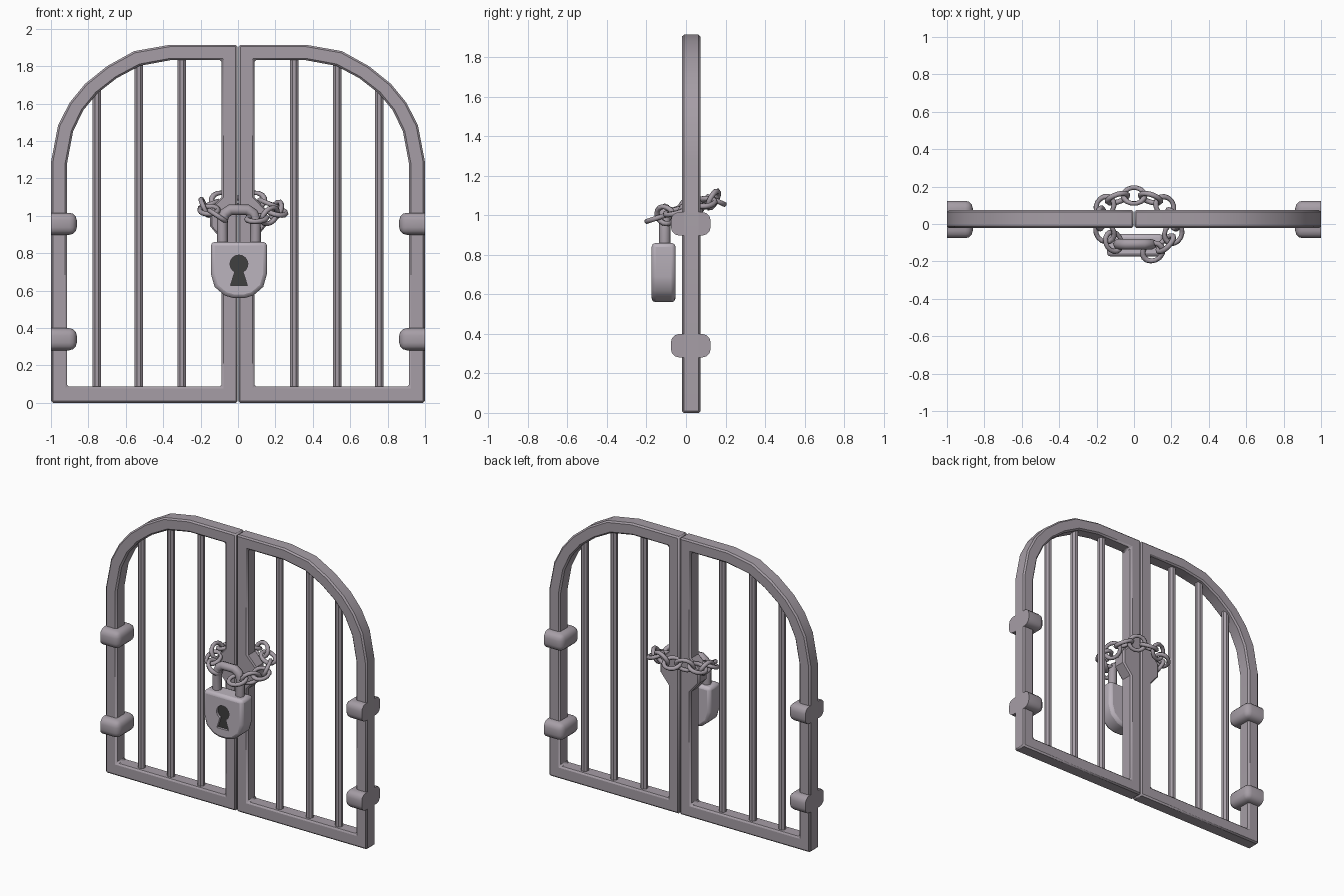
import bpy, bmesh, math
from mathutils import Vector, Matrix

if "Cube" in bpy.data.objects:
    bpy.data.objects.remove(bpy.data.objects["Cube"])

Y0, Y1 = -0.021, 0.074         # gate front and back
YC = (Y0 + Y1) / 2


def material(name, rgb):
    m = bpy.data.materials.new(name)
    m.diffuse_color = (*rgb, 1)
    return m


iron = material("iron", (.205, .185, .205))
steel = material("steel", (.29, .265, .295))
dark = material("dark", (.05, .05, .05))
iron.diffuse_color = (.38, .34, .38, 1)
steel.diffuse_color = (.50, .455, .51, 1)


def make(name, bm, mat):
    bmesh.ops.recalc_face_normals(bm, faces=bm.faces)
    me = bpy.data.meshes.new(name)
    bm.to_mesh(me)
    bm.free()
    me.materials.append(mat)
    ob = bpy.data.objects.new(name, me)
    bpy.context.collection.objects.link(ob)
    return ob


def smooth(ob, angle=40):
    bpy.ops.object.select_all(action='DESELECT')
    ob.select_set(True)
    bpy.context.view_layer.objects.active = ob
    bpy.ops.object.shade_smooth_by_angle(angle=math.radians(angle))


def bevel(ob, width, segments=1, angle=50):
    m = ob.modifiers.new("bevel", 'BEVEL')
    m.width, m.segments = width, segments
    m.limit_method, m.angle_limit = 'ANGLE', math.radians(angle)


def mirror(ob):
    m = ob.modifiers.new("mirror", 'MIRROR')
    m.use_mirror_merge = False


def prism(name, pts, y0, y1, mat):
    bm = bmesh.new()
    f = bm.faces.new([bm.verts.new((x, y0, z)) for x, z in pts])
    ext = bmesh.ops.extrude_face_region(bm, geom=[f])
    vs = [v for v in ext['geom'] if isinstance(v, bmesh.types.BMVert)]
    bmesh.ops.translate(bm, verts=vs, vec=(0, y1 - y0, 0))
    return make(name, bm, mat)


# arched frame of each leaf, with the stile widened at chain height
G = 0.002
outer = [(G, 0), (1, 0), (1, 1.286), (.962, 1.484), (.90, 1.605), (.818, 1.705), (.70, 1.80),
         (.556, 1.88), (.364, 1.914), (G, 1.914), (G, 1.10), (G, 1.04), (G, .94), (G, .87)]
inner = [(.087, .087), (.914, .087), (.914, 1.28), (.882, 1.45), (.828, 1.563), (.752, 1.655),
         (.648, 1.736), (.524, 1.802), (.36, 1.832), (.087, 1.832), (.087, 1.10), (.15, 1.035),
         (.15, .945), (.087, .87)]
bm = bmesh.new()
loops = [[bm.verts.new((x, y, z)) for x, z in pts]
         for pts, y in ((outer, Y0), (inner, Y0), (inner, Y1), (outer, Y1))]
n = len(outer)
for k in range(4):
    a, b = loops[k], loops[(k + 1) % 4]
    for i in range(n):
        j = (i + 1) % n
        bm.faces.new((a[i], a[j], b[j], b[i]))
frame = make("gate_frame", bm, iron)
bevel(frame, 0.01)
mirror(frame)
smooth(frame, 30)

# upright bars
bm = bmesh.new()
for x, top in ((.30, 1.86), (.53, 1.83), (.755, 1.68)):
    mat = Matrix.Translation((x, YC, (top + .05) / 2)) @ Matrix.Rotation(math.pi / 8, 4, 'Z')
    bmesh.ops.create_cone(bm, cap_ends=True, segments=8, radius1=.025, radius2=.025,
                          depth=top - .05, matrix=mat)
mirror(make("gate_bars", bm, iron))

# hinge clamps, rounded except on the flat outer end
bm = bmesh.new()
for z in (.34, .957):
    mat = Matrix.Translation((.931, .024, z)) @ Matrix.Diagonal((.138, .2, .118, 1))
    bmesh.ops.create_cube(bm, size=1, matrix=mat)
edges = [e for e in bm.edges if min(v.co.x for v in e.verts) < .95]
bmesh.ops.bevel(bm, geom=edges, offset=.04, segments=3, profile=.5, affect='EDGES')
clamps = make("hinge_clamps", bm, iron)
mirror(clamps)
smooth(clamps)

# padlock body
half = [(.15, .86), (.15, .69), (.13, .62), (.077, .574), (.03, .56)]
CX = .005
pts = [(CX + x, z) for x, z in half] + [(CX - x, z) for x, z in reversed(half)]
body = prism("padlock_body", pts, -.174, -.053, steel)
bevel(body, .02, 2)
smooth(body, 45)

# keyhole: recess with a dark floor
arc = [math.radians(-62 + 304 * i / 14) for i in range(15)]
key = [(CX + .048 * math.cos(a), .742 + .048 * math.sin(a)) for a in arc]
key += [(CX - .045, .628), (CX + .045, .628)]
cutter = prism("keyhole_cutter", key, -.2, -.155, steel)
cutter.hide_render = True
cutter.display_type = 'WIRE'
cut = body.modifiers.new("keyhole", 'BOOLEAN')
cut.operation, cut.object, cut.solver = 'DIFFERENCE', cutter, 'EXACT'
prism("keyhole_floor", key, -.158, -.15, dark)

# shackle
path = [(-.088, .84), (-.088, .98), (-.075, 1.012), (-.045, 1.032),
        (.045, 1.032), (.075, 1.012), (.088, .98), (.088, .84)]
cu = bpy.data.curves.new("shackle", 'CURVE')
cu.dimensions = '3D'
cu.bevel_depth, cu.bevel_resolution, cu.use_fill_caps = .029, 2, True
cu.materials.append(iron)
sp = cu.splines.new('POLY')
sp.points.add(len(path) - 1)
for p, (x, z) in zip(sp.points, path):
    p.co = (CX + x, -.108, z, 1)
shackle = bpy.data.objects.new("shackle", cu)
bpy.context.collection.objects.link(shackle)
bpy.ops.object.select_all(action='DESELECT')
bpy.context.view_layer.objects.active = shackle
shackle.select_set(True)
bpy.ops.object.convert(target='MESH')
smooth(bpy.context.view_layer.objects.active, 50)


# chain of links looped behind the stiles and hooked on the shackle
def add_link(bm, mat, R=.05, r=.014, N=14, M=6):
    rings = []
    for i in range(N):
        a = 2 * math.pi * i / N
        ring = []
        for k in range(M):
            b = 2 * math.pi * k / M
            d = R + r * math.cos(b)
            ring.append(bm.verts.new(mat @ Vector((1.12 * d * math.cos(a), .95 * d * math.sin(a),
                                                   r * math.sin(b)))))
        rings.append(ring)
    for i in range(N):
        a, b = rings[i], rings[(i + 1) % N]
        for k in range(M):
            m = (k + 1) % M
            bm.faces.new((a[k], b[k], b[m], a[m]))


centres = [Vector(c) for c in (
    (-.11, -.095, 1.0), (-.155, -.045, 1.03), (-.178, .03, 1.045), (-.155, .095, 1.06),
    (-.088, .138, 1.08), (0, .152, 1.075), (.088, .138, 1.08), (.165, .095, 1.065),
    (.205, .025, 1.03), (.21, -.05, 1.02), (.17, -.105, 1.0), (.1, -.15, .985))]
bm = bmesh.new()
last = len(centres) - 1
for i, c in enumerate(centres):
    t = (centres[min(i + 1, last)] - centres[max(i - 1, 0)]).normalized()
    side = Vector((0, 0, 1)).cross(t).normalized()
    rot = Matrix((t, side, t.cross(side))).transposed().to_4x4()
    roll = 25 if i == 0 else (-15 if i % 2 else 65)
    if i == 5:                      # middle back link is tilted
        roll = -25
    add_link(bm, Matrix.Translation(c) @ rot @ Matrix.Rotation(math.radians(roll), 4, 'X'))
smooth(make("chain", bm, iron), 65)

for m in bpy.data.materials:
    if m.users and not m.is_grease_pencil:
        m.use_nodes = True
        m.node_tree.nodes["Principled BSDF"].inputs["Base Color"].default_value = m.diffuse_color
